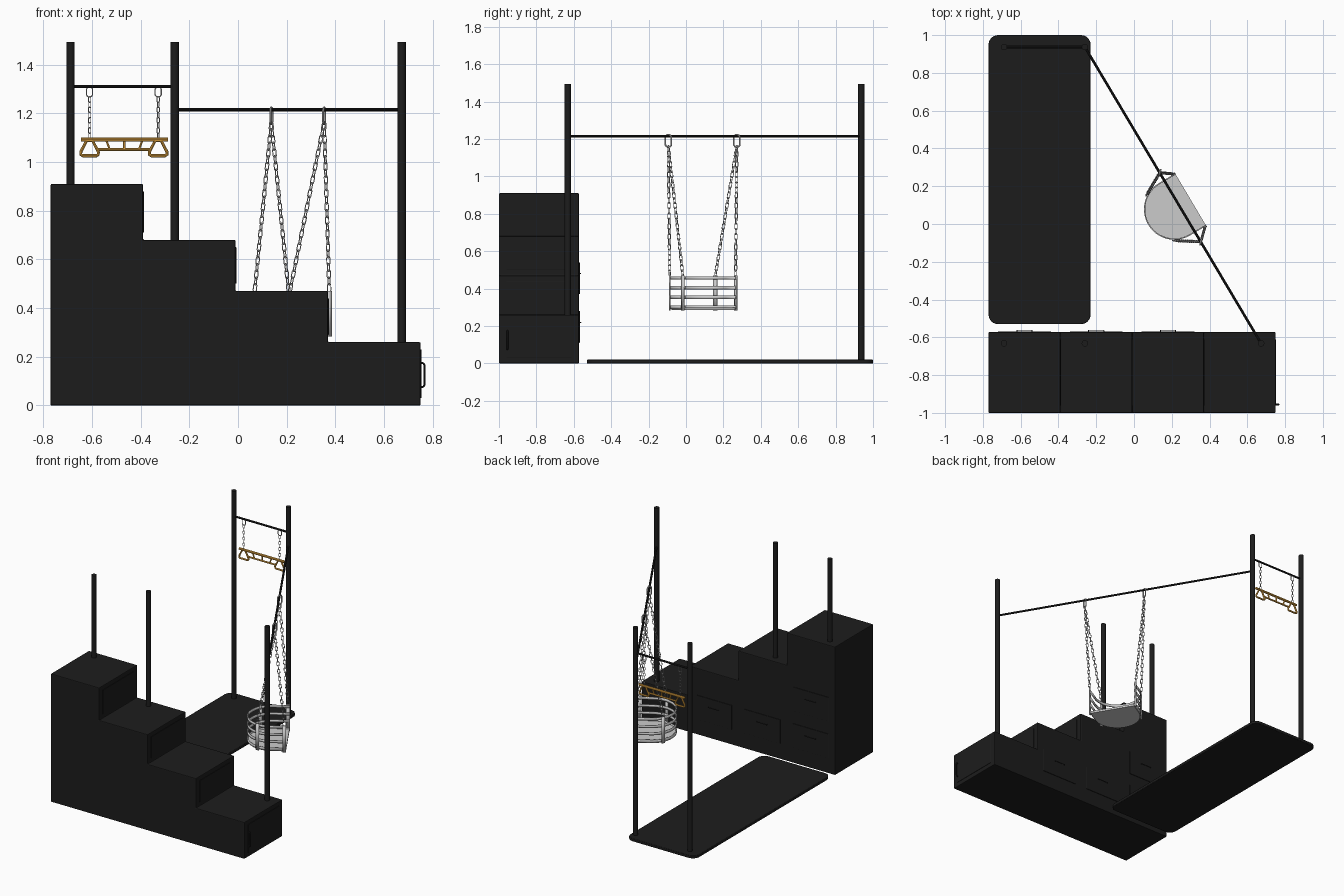
import bpy, bmesh
from math import pi, sin, cos
from mathutils import Vector as V

if "Cube" in bpy.data.objects:
    bpy.data.objects.remove(bpy.data.objects["Cube"])


def material(name, color):
    m = bpy.data.materials.new(name)
    m.diffuse_color = (*color, 1)
    m.use_nodes = True
    m.node_tree.nodes["Principled BSDF"].inputs["Base Color"].default_value = m.diffuse_color
    return m


BLACK = material("black", (0.012, 0.012, 0.012))
ORANGE = material("orange", (0.85, 0.42, 0.06))


def add(name, bm, mat=None, bevel=0, segs=2):
    bmesh.ops.recalc_face_normals(bm, faces=bm.faces)
    me = bpy.data.meshes.new(name)
    bm.to_mesh(me)
    bm.free()
    ob = bpy.data.objects.new(name, me)
    bpy.context.collection.objects.link(ob)
    if mat:
        me.materials.append(mat)
    if bevel:
        b = ob.modifiers.new("bevel", 'BEVEL')
        b.width, b.segments = bevel, segs
    return ob


def smooth(ob):
    bpy.ops.object.select_all(action='DESELECT')
    ob.select_set(True)
    bpy.context.view_layer.objects.active = ob
    bpy.ops.object.shade_smooth_by_angle()


def prism(name, pts, depth, mat=None, bevel=0):
    """Extrude a closed 3D outline along the vector depth."""
    bm = bmesh.new()
    f = bm.faces.new([bm.verts.new(p) for p in pts])
    ext = bmesh.ops.extrude_face_region(bm, geom=[f])
    bmesh.ops.translate(bm, vec=V(depth), verts=[v for v in ext['geom'] if isinstance(v, bmesh.types.BMVert)])
    return add(name, bm, mat, bevel)


def box(name, lo, hi, mat=None, bevel=0):
    pts = [(lo[0], lo[1], lo[2]), (hi[0], lo[1], lo[2]), (hi[0], hi[1], lo[2]), (lo[0], hi[1], lo[2])]
    return prism(name, pts, (0, 0, hi[2] - lo[2]), mat, bevel)


def tube(name, paths, r, closed=False, mat=None, res=1):
    """Round tubes along point lists, joined in one mesh."""
    cu = bpy.data.curves.new(name, 'CURVE')
    cu.dimensions = '3D'
    cu.bevel_depth, cu.bevel_resolution, cu.use_fill_caps = r, res, True
    for path in paths:
        s = cu.splines.new('POLY')
        s.points.add(len(path) - 1)
        for pt, p in zip(s.points, path):
            pt.co = (*p, 1)
        s.use_cyclic_u = closed
    ob = bpy.data.objects.new(name, cu)
    bpy.context.collection.objects.link(ob)
    if mat:
        cu.materials.append(mat)
    bpy.ops.object.select_all(action='DESELECT')
    ob.select_set(True)
    bpy.context.view_layer.objects.active = ob
    bpy.ops.object.convert(target='MESH')
    smooth(ob)
    return ob


def oval(c, d, a, half, w):
    """Stadium loop: long axis d, side axis a."""
    pts = []
    for k in range(12):
        t = 2 * pi * (k + .5) / 12
        s = half - w if sin(t) > 0 else w - half
        pts.append(c + a * (w * cos(t)) + d * (w * sin(t) + s))
    return pts


def chain(name, p, q, pitch=0.028, w=0.008, r=0.0022):
    p, q = V(p), V(q)
    d = (q - p).normalized()
    a = d.cross(V((.86, .51, 0))).normalized()
    b = d.cross(a)
    n = round((q - p).length / pitch)
    tube(name, [oval(p.lerp(q, (k + .5) / n), d, a if k % 2 else b, pitch * .62, w)
                for k in range(n)], r, True)


# Stair cabinet
Y0, Y1 = -1.0, -0.572
steps = [(-0.77, 0.91), (-0.39, 0.68), (-0.01, 0.47), (0.37, 0.26)]
outline = [(-0.77, Y0, 0)]
for x, z in steps:
    outline += [(x, Y0, z), (x + .38, Y0, z)]
outline.append((0.75, Y0, 0))
prism("stair_cabinet", outline, (0, Y1 - Y0, 0), BLACK, 0.005)

# Riser panels
for i, (x, z) in enumerate(steps):
    low = steps[i + 1][1] if i < 3 else 0
    box(f"riser_panel_{i}", (x + .379, Y0 + .04, low + .03), (x + .383, Y1 - .04, z - .03), BLACK, 0.001)

# Drawers on the back with handles
for i, (x, z) in enumerate([(-.58, .11), (-.58, .37), (-.2, .11), (.18, .11)]):
    box(f"drawer_{i}", (x - .14, Y1 - .001, z), (x + .14, Y1 + .004, z + .17), BLACK, 0.001)
    h = z + .11
    tube(f"drawer_handle_{i}", [[(x - .04, Y1, h), (x - .04, Y1 + .01, h), (x + .04, Y1 + .01, h),
                                 (x + .04, Y1, h)]], .003, mat=BLACK)

# Door handle on the end
tube("end_handle", [[(.75, -.955, .075), (.762, -.955, .077), (.766, -.955, .085), (.766, -.955, .165),
                     (.762, -.955, .173), (.75, -.955, .175)]], .005, mat=BLACK)

# Floor mat with rounded corners
mat_pts = []
for cx, cy, a0 in [(-.28, .95, 0), (-.72, .95, 90), (-.72, -.48, 180), (-.28, -.48, 270)]:
    for k in range(7):
        t = (a0 + 15 * k) * pi / 180
        mat_pts.append((cx + .05 * cos(t), cy + .05 * sin(t), 0))
smooth(prism("floor_mat", mat_pts, (0, 0, .02), BLACK, 0.003))

# Posts
YS, YM = -.632, .937
for i, (x, y, z) in enumerate([(-.688, YS, .905), (-.26, YS, .675), (.673, YS, .255),
                               (-.688, YM, .015), (-.26, YM, .015)]):
    bpy.ops.mesh.primitive_cylinder_add(vertices=24, radius=.017, depth=1.493 - z, location=(x, y, (z + 1.493) / 2))
    post = bpy.context.object
    post.name = f"post_{i}"
    post.data.materials.append(BLACK)
    smooth(post)

# Crossbars
tube("trapeze_crossbar", [[(-.688, YM, 1.31), (-.26, YM, 1.31)]], .007, mat=BLACK, res=3)
tube("swing_crossbar", [[(-.26, YM, 1.215), (.673, YS, 1.215)]], .007, mat=BLACK, res=3)

# Trapeze: bars, struts and end grips
ZT = 1.092
tube("trapeze_bar", [[(-.645, YM, ZT), (-.288, YM, ZT)]], .0085, mat=ORANGE, res=3)
tube("trapeze_rail", [[(-.58, YM, 1.052), (-.358, YM, 1.052)]], .006, mat=ORANGE, res=2)
tube("trapeze_struts", [[(-.467 + s * a, YM, ZT), (-.467 + s * b, YM, 1.052)]
                        for a, b in [(.075, .06), (0, 0)] for s in ((1, -1) if a else (1,))], .005, mat=ORANGE)
X, Z, UP = V((1, 0, 0)), V((0, 0, 1)), V((0, 0, -1))
for name, x, s in [("left", -.61, 1), ("right", -.328, -1)]:
    grip = [(-.012, 1.088), (.012, 1.088), (.036, 1.042), (.036, 1.031), (.028, 1.026),
            (-.028, 1.026), (-.036, 1.031), (-.036, 1.042)]
    tube(f"{name}_grip", [[(x + gx, YM, gz) for gx, gz in grip]], .0065, True, ORANGE, 2)
    tube(f"{name}_trapeze_hook", [oval(V((x, YM, 1.288)), Z, X, .021, .013)], .003, True)
    chain(f"{name}_trapeze_chain", (x, YM, 1.268), (x, YM, 1.098), .02, .006, .0018)

# Bucket swing seat: U outline facing away from the stairs
F, S = V((.86, .51, 0)), V((-.51, .86, 0))
C = V((.214, .078, 0))


def u_path(r):
    arc = [C + S * (r * cos(pi * k / 24)) - F * (r * sin(pi * k / 24)) for k in range(25)]
    return [C + F * .1 + S * r] + arc + [C + F * .1 - S * r]


def band(name, path, z0, z1, thick):
    bm = bmesh.new()
    rows = [[bm.verts.new((p.x, p.y, z)) for p in path] for z in (z0, z1)]
    for k in range(len(path) - 1):
        bm.faces.new((rows[0][k], rows[0][k + 1], rows[1][k + 1], rows[1][k]))
    ob = add(name, bm)
    m = ob.modifiers.new("thickness", 'SOLIDIFY')
    m.thickness, m.offset = thick, 0
    smooth(ob)


smooth(prism("seat_floor", [p + Z * .285 for p in u_path(.155)], (0, 0, .014)))
for i, z in enumerate((.3, .353, .404, .457)):
    band(f"seat_rail_{i}", u_path(.158), z - .009, z + .009, .007)

# Seat uprights, hooks and chains
for side, top, s in [("rear", (.137, .272, 0), 1), ("front", (.354, -.094, 0), -1)]:
    top = V(top)
    tube(f"{side}_swing_hook", [oval(top + Z * 1.19, Z, F.lerp(S, .5).normalized(), .034, .017)], .0045, True, res=2)
    corner = C + F * .09 + S * (s * .164)
    rounded = C - F * .085 + S * (s * .142)
    for tag, p, along in [("outer", corner, F), ("inner", rounded, (F * .85 + S * (s * .5)).normalized())]:
        band(f"{side}_{tag}_upright", [p - along * .012, p + along * .012], .283, .47, .007)
        chain(f"{side}_{tag}_chain", top + Z * 1.162, p + Z * .47)
